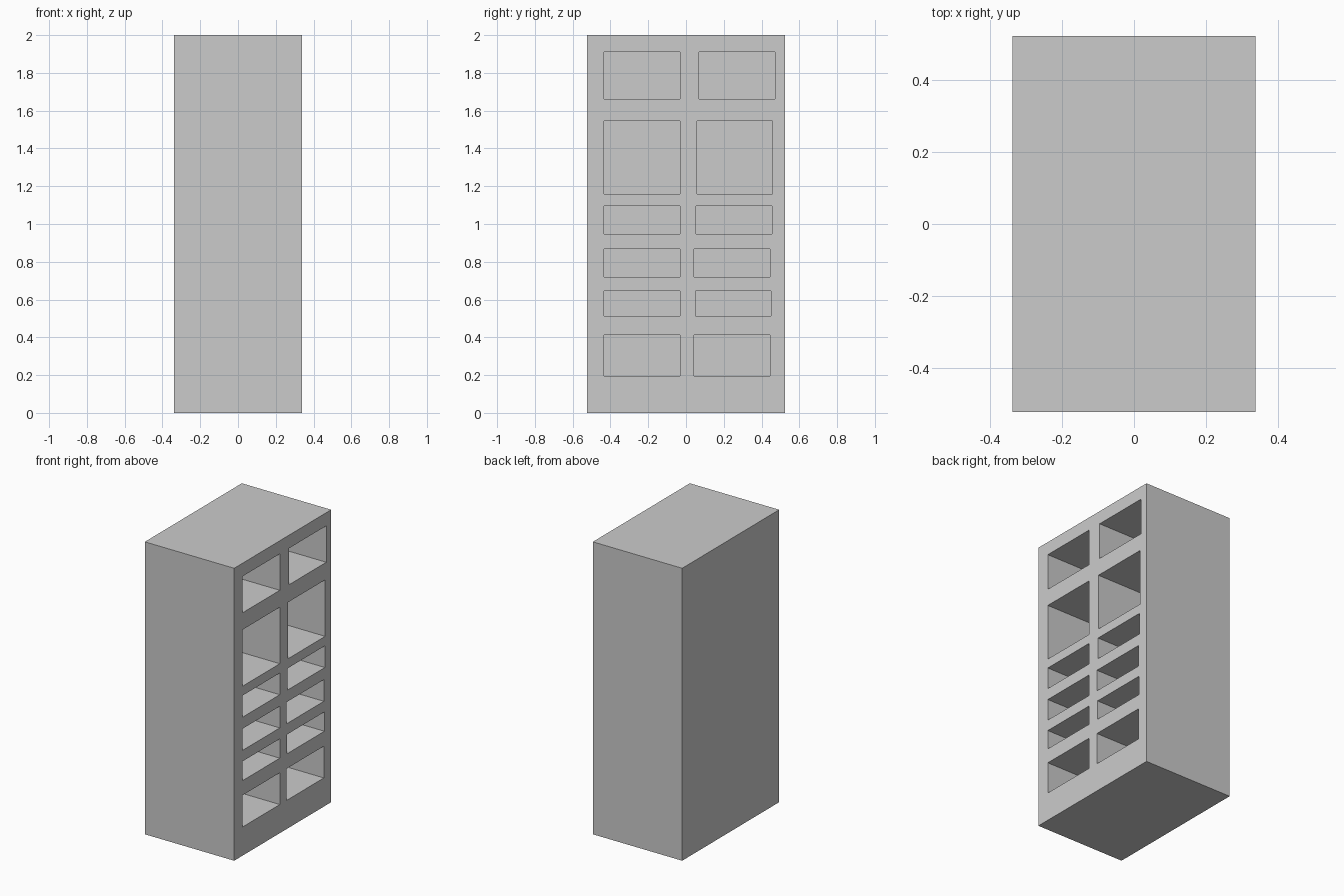
import bpy
import bmesh
from mathutils import Matrix, Vector

if "Cube" in bpy.data.objects:
    bpy.data.objects.remove(bpy.data.objects["Cube"])

HALF_X, HALF_Y, HEIGHT = 0.338, 0.524, 2.0
DEPTH = 0.55  # how far the compartments run in from the open side


def add_box(bm, lo, hi):
    lo, hi = Vector(lo), Vector(hi)
    matrix = Matrix.Translation((lo + hi) / 2) @ Matrix.Diagonal((*(hi - lo), 1))
    bmesh.ops.create_cube(bm, size=1, matrix=matrix)


def make_object(name, bm):
    mesh = bpy.data.meshes.new(name)
    bm.to_mesh(mesh)
    bm.free()
    obj = bpy.data.objects.new(name, mesh)
    bpy.context.collection.objects.link(obj)
    return obj


# Solid cabinet body
bm = bmesh.new()
add_box(bm, (-HALF_X, -HALF_Y, 0), (HALF_X, HALF_Y, HEIGHT))
cabinet = make_object("cabinet_body", bm)

# Compartment rows: bottom z, top z, start y of the second column
rows = [
    (0.196, 0.413, 0.043),
    (0.513, 0.645, 0.049),
    (0.720, 0.868, 0.043),
    (0.947, 1.095, 0.054),
    (1.159, 1.545, 0.057),
    (1.661, 1.910, 0.069),
]
WIDTH = 0.402
bm = bmesh.new()
for z0, z1, y_second in rows:
    for y in (-0.433, y_second):
        add_box(bm, (HALF_X - DEPTH, y, z0), (HALF_X + 0.1, y + WIDTH, z1))
cutter = make_object("compartment_cutter", bm)
cutter.hide_render = True

# Carve the compartments, then drop the cutter
mod = cabinet.modifiers.new("compartments", 'BOOLEAN')
mod.operation = 'DIFFERENCE'
mod.solver = 'EXACT'
mod.object = cutter
bpy.context.view_layer.objects.active = cabinet
cabinet.select_set(True)
bpy.ops.object.modifier_apply(modifier=mod.name)
bpy.data.objects.remove(cutter)
